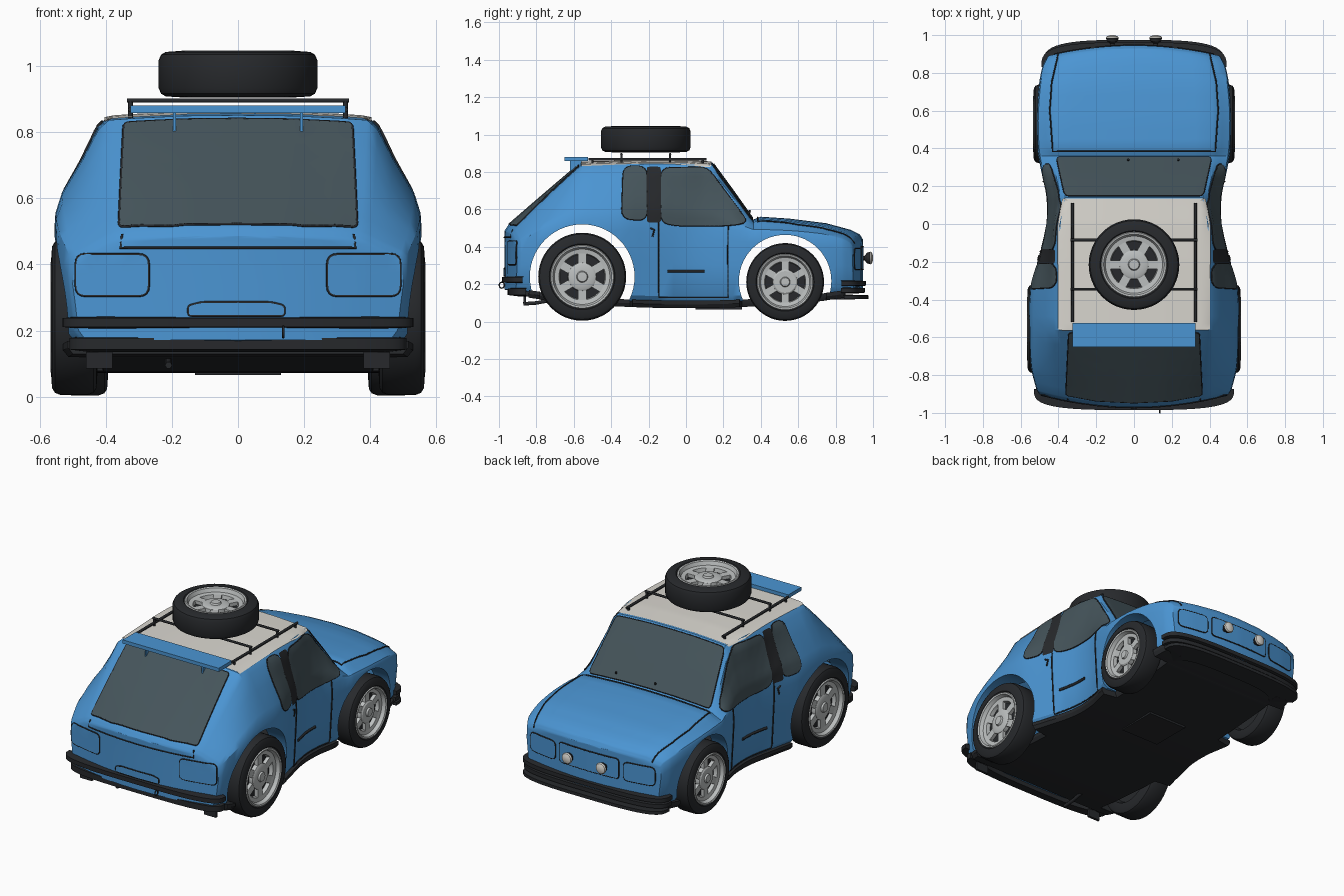
import bpy, bmesh
from math import sin, cos, pi, radians
from mathutils import Vector, Matrix
from mathutils.bvhtree import BVHTree

if "Cube" in bpy.data.objects:
    bpy.data.objects.remove(bpy.data.objects["Cube"])

def material(name, *rgb):
    m = bpy.data.materials.new(name)
    m.diffuse_color = (*rgb, 1)
    m.use_nodes = True
    m.node_tree.nodes["Principled BSDF"].inputs["Base Color"].default_value = m.diffuse_color
    return m

BLUE = material("blue_paint", .07, .30, .65)
WHITE = material("white_paint", .70, .68, .63)
GLASS = material("glass", .06, .09, .105)
DARK = material("black_trim", .02, .022, .025)
METAL = material("wheel_metal", .50, .52, .52)

def finish(name, bm, mat):
    me = bpy.data.meshes.new(name)
    bm.to_mesh(me)
    bm.free()
    ob = bpy.data.objects.new(name, me)
    me.materials.append(mat)
    bpy.context.collection.objects.link(ob)
    return ob

def loft(name, rows, mat, cols=False, ring=False, cap=False, M=Matrix()):
    """Skin a grid of points; cols closes each row, ring closes the rows."""
    bm = bmesh.new()
    g = [[bm.verts.new(M @ Vector(p)) for p in r] for r in rows]
    n, m = len(g), len(g[0])
    for i in range(n if ring else n - 1):
        for j in range(m if cols else m - 1):
            a, b, k = g[i], g[(i + 1) % n], (j + 1) % m
            bm.faces.new((a[j], a[k], b[k], b[j]))
    if cap:
        bm.faces.new(g[0])
        bm.faces.new(g[-1])
    bmesh.ops.remove_doubles(bm, verts=bm.verts, dist=1e-5)
    bmesh.ops.recalc_face_normals(bm, faces=bm.faces)
    return finish(name, bm, mat)

def lathe(name, prof, mat, M, closed=False, n=48):
    rows = [[(r * cos(2 * pi * k / n), r * sin(2 * pi * k / n), z) for r, z in prof] for k in range(n)]
    return loft(name, rows, mat, cols=closed, ring=True, M=M)

def box(name, x0, x1, y0, y1, z0, z1, mat):
    rows = [[(x, y0, z0), (x, y1, z0), (x, y1, z1), (x, y0, z1)] for x in (x0, x1)]
    return loft(name, rows, mat, cols=True, cap=True)

def tube(name, pts, r, mat=DARK, closed=False):
    cu = bpy.data.curves.new(name, 'CURVE')
    cu.dimensions = '3D'
    cu.bevel_depth, cu.bevel_resolution, cu.use_fill_caps = r, 1, True
    sp = cu.splines.new('POLY')
    sp.points.add(len(pts) - 1)
    for q, p in zip(sp.points, pts):
        q.co = (*p, 1)
    sp.use_cyclic_u = closed
    cu.materials.append(mat)
    ob = bpy.data.objects.new(name, cu)
    bpy.context.collection.objects.link(ob)

# Body stations: y, widest half width, roof half width, shoulder z, top z
ST = [(-.97, .50, .385, .40, .465), (-.95, .515, .39, .43, .495), (-.80, .545, .40, .50, .625),
      (-.56, .555, .41, .55, .83), (-.35, .55, .415, .555, .835), (-.2, .51, .418, .54, .838),
      (0, .462, .412, .51, .838), (.14, .462, .385, .50, .83), (.25, .485, .405, .49, .68),
      (.36, .507, .425, .483, .525), (.40, .512, .43, .48, .54), (.55, .517, .435, .475, .53),
      (.75, .505, .425, .46, .505), (.88, .485, .405, .44, .47), (.93, .465, .385, .42, .445),
      (.945, .455, .37, .40, .42)]

def station(y):
    i = max(k for k in range(len(ST) - 1) if ST[k][0] <= y or k == 0)
    a, b = ST[i], ST[i + 1]
    p, q = ST[max(i - 1, 0)], ST[min(i + 2, len(ST) - 1)]
    h = b[0] - a[0]
    t = (y - a[0]) / h
    out = []
    for k in (1, 2, 3):
        m0 = (b[k] - p[k]) / (b[0] - p[0]) * h
        m1 = (q[k] - a[k]) / (q[0] - a[0]) * h
        out.append((2*t**3 - 3*t*t + 1) * a[k] + (t**3 - 2*t*t + t) * m0
                   + (3*t*t - 2*t**3) * b[k] + (t**3 - t*t) * m1)
    return out + [a[4] + (b[4] - a[4]) * t]

def bow(x, y):
    s = min(max((abs(y) - .6) / .33, 0), 1)
    return y * (1 - .07 * (x / .5) ** 2 * s)

def section(y, sx=1):
    wm, wt, zs, zt = station(y)
    zb = .105 + .07 * y * y
    wall = lambda t, e=0: (wm + (wt - wm) * t + e, zs + (zt - zs) * t)
    half = [(0, zb), (.92 * wm, zb), (.965 * wm, zb + .03), (.985 * wm, (zb + zs) / 2), (wm, zs - .06),
            (wm - .004, zs), wall(.22, .008), wall(.6), wall(.92), (wt - .02, zt + .006),
            (.75 * wt, zt + .012), (.4 * wt, zt + .019), (0, zt + .021)]
    pts = half + [(-x, z) for x, z in half[-2:0:-1]]
    return [(x * sx, bow(x * sx, y), z) for x, z in pts]

ys = [a[0] + (b[0] - a[0]) * k / 3 for a, b in zip(ST, ST[1:]) for k in range(3)] + [ST[-1][0]]
caps = (0, .25, .5, .75)
rows = [section(ys[0], s) for s in caps] + [section(y) for y in ys] + [section(ys[-1], s) for s in caps[::-1]]
body = loft("body_shell", rows, BLUE, cols=True)
bm = bmesh.new()
bm.from_mesh(body.data)
BVH = BVHTree.FromBMesh(bm)
bm.free()

# Wheel arches, open towards the inside of the shell
AXLES = (("rear", -.555, .24, .28, .42), ("front", .53, .217, .247, .39))
for nm, y, z, r, xi in AXLES:
    for s in (-1, 1):
        cut = lathe("arch_cutter", [(0, xi), (r, xi), (r, .8), (0, .8)], DARK,
                    Matrix.Translation((0, y, z)) @ Matrix.Rotation(s * pi / 2, 4, 'Y'), n=56)
        cut.hide_render = True
        md = body.modifiers.new("arch", 'BOOLEAN')
        md.operation, md.solver, md.object = 'DIFFERENCE', 'EXACT', cut
        bpy.context.view_layer.objects.active = body
        bpy.ops.object.modifier_apply(modifier=md.name)
        bpy.data.objects.remove(cut)
bm = bmesh.new()
bm.from_mesh(body.data)
inner = [f for f in bm.faces if any(all(abs(abs(v.co.x) - a[4]) < 1e-3 for v in f.verts) for a in AXLES)]
bmesh.ops.delete(bm, geom=inner, context='FACES')
bm.to_mesh(body.data)
bm.free()

# Helpers that lay panels and seams on the body surface
def project(u, v, axis, s, off):
    o = {'x': (2 * s, u, v), 'y': (u, 2 * s, v), 'z': (u, v, 2)}[axis]
    d = {'x': (-s, 0, 0), 'y': (0, -s, 0), 'z': (0, 0, -1)}[axis]
    p, n, _, _ = BVH.ray_cast(Vector(o), Vector(d))
    if p is None:
        o = {'x': (.5 * s, u, v), 'y': (u, .94 * s, v), 'z': (u, v, .7)}[axis]
        p, n, _, _ = BVH.find_nearest(Vector(o))
    return p + n * off

def rounded(pts, r):
    out = []
    P = [Vector(p) for p in pts]
    for i, p in enumerate(P):
        a, b = P[i - 1] - p, P[(i + 1) % len(P)] - p
        a, b = (p + e.normalized() * min(r, e.length * .45) for e in (a, b))
        out += [a * (1 - t) ** 2 + p * 2 * t * (1 - t) + b * t * t for t in (0, .25, .5, .75, 1)]
    return out

def seam(name, pts, axis, s=1, r=.004, closed=False):
    P = [Vector(p) for p in pts]
    res = []
    for a, b in zip(P, P[1:] + P[:1] if closed else P[1:]):
        n = max(1, int((b - a).length / .025))
        res += [a.lerp(b, k / n) for k in range(n)]
    if not closed:
        res.append(P[-1])
    tube(name, [project(*p, axis, s, .002) for p in res], r, DARK, closed)

def panel(name, pts, axis, mat, s=1, r=.03, edge=True):
    out = rounded(pts, r)
    bm = bmesh.new()
    bm.faces.new([bm.verts.new((*p, 0)) for p in out])
    for k in range(-40, 41):
        for no in ((1, 0, 0), (0, 1, 0)):
            bmesh.ops.bisect_plane(bm, geom=bm.verts[:] + bm.edges[:] + bm.faces[:],
                                   plane_co=Vector(no) * k * .025, plane_no=no)
    for v in bm.verts:
        v.co = project(v.co.x, v.co.y, axis, s, .005)
    bmesh.ops.triangulate(bm, faces=bm.faces)
    finish(name, bm, mat)
    if edge:
        seam(name + "_edge", out, axis, s, closed=True)

# Glass, roof and panel lines
panel("windshield", [(-.365, .148), (.365, .148), (.41, .352), (-.41, .352)], 'z', GLASS, r=.02)
panel("rear_window", [(-.345, -.575), (.345, -.575), (.36, -.905), (.2, -.935), (0, -.945), (-.2, -.935),
                      (-.36, -.905)], 'z', GLASS, r=.015)
panel("roof_panel", [(-.40, -.56), (.40, -.56), (.40, 0), (.375, .135), (-.375, .135), (-.40, 0)], 'z',
      WHITE, r=.01, edge=False)
seam("hood_seam", [(-.40, .90), (-.435, .75), (-.445, .6), (-.43, .385), (.43, .385), (.445, .6),
                   (.435, .75), (.40, .90)], 'z')
seam("hatch_seam", [(-.35, .49), (-.355, .45), (.355, .45), (.35, .49)], 'y', -1)
panel("plate_recess", [(-.15, .245), (.14, .245), (.14, .275), (.1, .285), (-.11, .285), (-.15, .275)], 'y', BLUE, -1, .01)
panel("grille_panel", [(-.20, .28), (.20, .28), (.20, .40), (-.20, .40)], 'y', BLUE, 1, .02)
for s, side in ((-1, "left"), (1, "right")):
    panel(side + "_door_window", [(-.135, .53), (-.135, .82), (.115, .825), (.335, .525), (.2, .512), (-.05, .512)],
          'x', GLASS, s, .05)
    panel(side + "_quarter_window", [(-.345, .55), (-.335, .83), (-.21, .83), (-.21, .54)], 'x', GLASS, s, .05)
    panel(side + "_door_pillar", [(-.21, .53), (-.21, .825), (-.135, .825), (-.135, .53)], 'x', DARK, s, .015, False)
    seam(side + "_door_seam", [(-.145, .53), (-.145, .13), (.225, .13), (.225, .51)], 'x', s)
    seam(side + "_door_trim", [(-.10, .27), (.10, .27)], 'x', s, .008)
    seam(side + "_door_handle", [(-.19, .50), (-.17, .49), (-.18, .455)], 'x', s, .005)
    panel(side + "_tail_lamp", [(s * .27, .305), (s * .49, .305), (s * .49, .43), (s * .27, .43)], 'y', BLUE, -1, .03)
    panel(side + "_headlamp", [(s * .23, .28), (s * .42, .28), (s * .42, .39), (s * .23, .39)], 'y', BLUE, 1, .03)

# Bumpers and lips wrapping round both ends
def band(name, y0, z0, z1, w, d, t, mat=DARK):
    f, rows = (1 if y0 > 0 else -1), []
    for k in range(33):
        a = -pi / 2 + pi * k / 32
        sx, cy = (1 if a > 0 else -1) * abs(sin(a)) ** .6, max(cos(a), 0) ** .6
        at = lambda i: ((w - i) * sx, y0 - f * (d + (i - d * cy if cy > .3 else i * cy / .3 - d * cy)))
        o, i = at(0), at(t)
        e = (z1 - z0) * .15
        rows.append([(*i, z0), (*o, z0 + e), (*o, z1 - e), (*i, z1)])
    loft(name, rows, mat, cols=True, cap=True)

band("rear_bumper", -.985, .205, .243, .53, .11, .05)
band("rear_lower_lip", -.955, .135, .185, .51, .10, .06)
band("front_bumper_upper", .962, .187, .222, .49, .13, .05)
band("front_bumper_lower", .958, .15, .184, .485, .13, .05)
band("front_splitter", .975, .118, .145, .48, .13, .12)

# Underbody tray with side sills, narrow between the wheels
rows = []
for k in range(121):
    y = -.90 + 1.80 * k / 120
    w = station(y)[0] * .975
    for a in AXLES:
        if abs(y - a[1]) < a[3] - .01:
            w = a[4]
    z = .072 + .07 * y * y
    rows.append([(x * w, bow(x * w, y), z + h) for x, h in ((-.97, 0), (.97, 0), (1, .02), (1, .04), (-1, .04), (-1, .02))])
loft("underbody_tray", rows, DARK, cols=True, cap=True)
box("underbody_cover", -.13, .13, .05, .30, .066, .08, DARK)
for s in (-1, 1):
    box("mud_flap", s * .38, s * .46, -.87, -.855, .085, .135, DARK)
tube("exhaust_pipe", [(-.21, -.72, .115), (-.21, -.80, .10), (-.21, -.87, .095)], .011)
tube("tow_hook", [(.137, -.985 + .014 * cos(k * pi / 6), .195 + .016 * sin(k * pi / 6)) for k in range(12)], .004, closed=True)

# Wheels and the spare on the roof
def wheel(name, R, w, M):
    def scale(pts):
        return [(r * R, z * w) for r, z in pts]
    lathe(name + "_tyre", scale([(0, .15), (.68, .15), (.70, .42), (.75, .5), (.91, .48), (.97, .42), (1, .3), (1, -.3),
          (.97, -.42), (.91, -.48), (.72, -.5), (.66, -.3), (0, -.3)]), DARK, M)
    lathe(name + "_rim", scale([(.73, .45), (.71, .51), (.67, .49), (.63, .34), (.53, .31), (.51, .15)]), METAL, M)
    lathe(name + "_hub", scale([(.33, .15), (.32, .32), (.28, .36), (.13, .36), (.11, .43), (0, .44)]), METAL, M, n=24)
    bm = bmesh.new()
    for k in range(6):
        T = M @ Matrix.Rotation(k * pi / 3, 4, 'Z') @ Matrix.Translation((.43 * R, 0, .235 * w))
        bmesh.ops.create_cube(bm, size=1, matrix=T @ Matrix.Diagonal((.28 * R, .19 * R, .15 * w, 1)))
    finish(name + "_spokes", bm, METAL)

for nm, y, z, R, x in (("rear_wheel", -.555, .24, .235, .495), ("front_wheel", .53, .212, .208, .463)):
    for s, side in ((-1, "left_"), (1, "right_")):
        wheel(side + nm, R, .14, Matrix.Translation((s * x, y, z)) @ Matrix.Rotation(s * pi / 2, 4, 'Y'))
wheel("spare_wheel", .24, .14, Matrix.Translation((0, -.215, .975)))

# Roof rack
for s in (-1, 1):
    tube("rack_rail", [(s * .325, -.52, .868), (s * .325, .11, .868)], .008)
    for y in (-.50, -.345, -.085, .09):
        tube("rack_foot", [(s * .325, y, .835), (s * .325, y, .895 if abs(y) not in (.5, .09) else .868)], .007)
for y in (-.345, -.085):
    tube("rack_crossbar", [(-.335, y, .895), (.335, y, .895)], .007)

# Roof spoiler with brackets
box("roof_spoiler", -.325, .325, -.65, -.525, .858, .88, BLUE)
for s in (-1, 1):
    box("spoiler_bracket", s * .188, s * .196, -.62, -.56, .785, .86, BLUE)

# Spot lamps and washer nozzles
for s in (-1, 1):
    M = Matrix.Translation((s * .115, .955, .34)) @ Matrix.Rotation(-pi / 2, 4, 'X')
    lathe("spot_lamp_housing", [(0, -.03), (.012, -.03), (.012, 0), (.028, .012), (.034, .03)], DARK, M, n=24)
    lathe("spot_lamp_lens", [(.034, .03), (.03, .038), (.015, .044), (0, .045)], WHITE, M, n=24)
for x in (-.03, .235):
    p = project(x, .335, 'z', 1, 0)
    tube("washer_nozzle", [p, p + Vector((0, .008, .015))], .006)

bpy.ops.object.select_all(action='DESELECT')
for ob in bpy.context.scene.objects:
    ob.select_set(ob.type == 'MESH')
bpy.context.view_layer.objects.active = body
bpy.ops.object.shade_smooth_by_angle(angle=radians(32))
